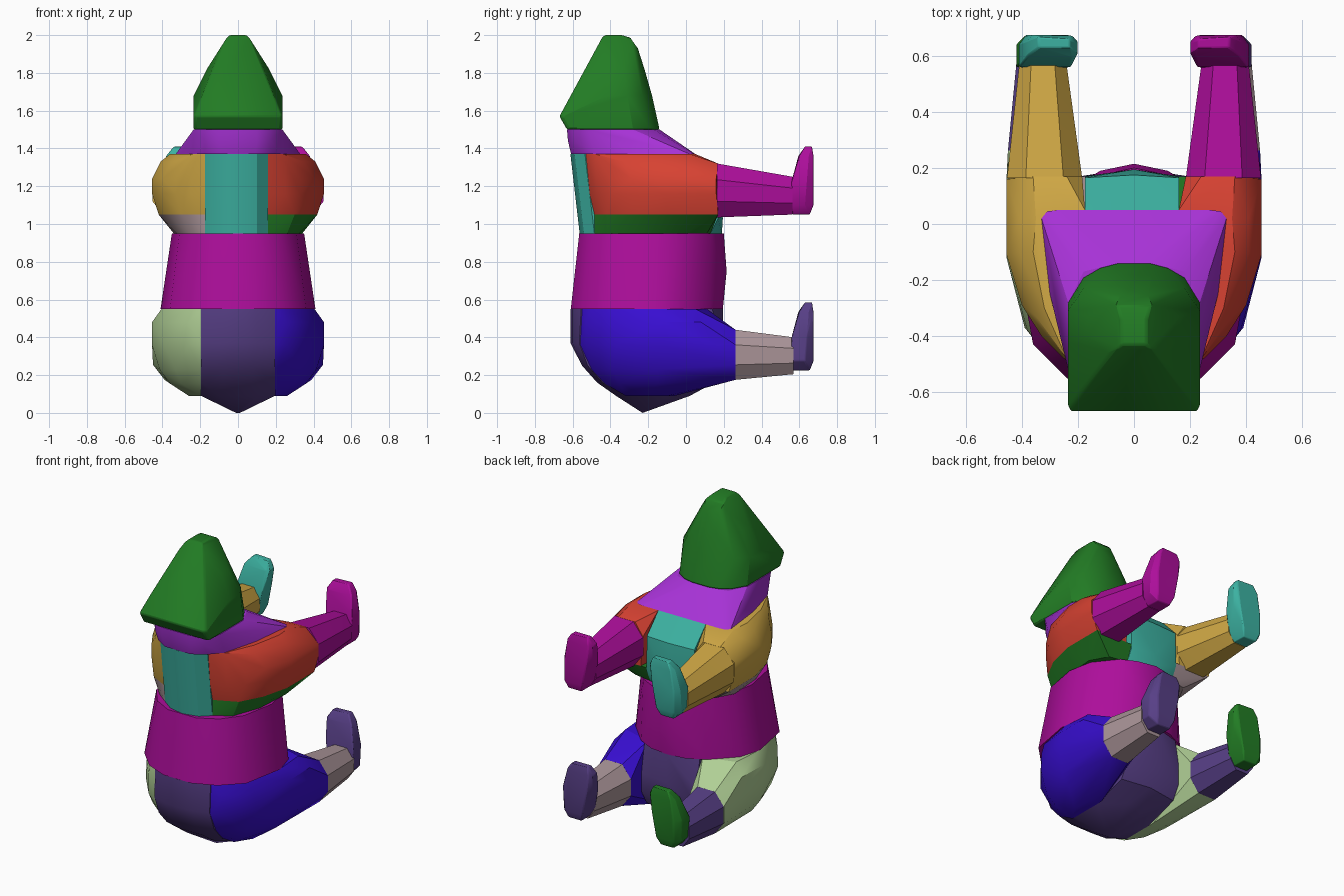
import bpy, bmesh, math

cube = bpy.data.objects.get("Cube")
if cube:
    bpy.data.objects.remove(cube, do_unlink=True)


def lin(c):
    c /= 255
    return c / 12.92 if c <= 0.04045 else ((c + 0.055) / 1.055) ** 2.4


def material(name, rgb):
    m = bpy.data.materials.new(name)
    m.use_nodes = True
    col = [lin(c) for c in rgb] + [1]
    m.diffuse_color = col
    m.node_tree.nodes["Principled BSDF"].inputs["Base Color"].default_value = col
    return m


GREEN = material("green", (34, 124, 36))
PURPLE = material("purple", (167, 50, 214))
TEAL = material("teal", (60, 177, 161))
RED = material("red", (215, 66, 50))
GOLD = material("gold", (208, 168, 69))
MAGENTA = material("magenta", (173, 14, 155))
INDIGO = material("indigo", (87, 63, 134))
PALE = material("pale green", (177, 208, 150))
BLUE = material("blue", (56, 14, 209))
MAUVE = material("mauve", (171, 149, 153))


def hull(name, pts, mat, bevel=0):
    """Convex part wrapped around a few section points."""
    bm = bmesh.new()
    for p in pts:
        bm.verts.new(p)
    bmesh.ops.remove_doubles(bm, verts=bm.verts[:], dist=0.0005)
    bmesh.ops.convex_hull(bm, input=bm.verts[:])
    loose = [v for v in bm.verts if not v.link_faces]
    bmesh.ops.delete(bm, geom=loose, context='VERTS')
    bmesh.ops.dissolve_limit(bm, angle_limit=math.radians(2),
                             verts=bm.verts[:], edges=bm.edges[:])
    bmesh.ops.recalc_face_normals(bm, faces=bm.faces[:])
    me = bpy.data.meshes.new(name)
    bm.to_mesh(me)
    bm.free()
    me.materials.append(mat)
    ob = bpy.data.objects.new(name, me)
    bpy.context.collection.objects.link(ob)
    bpy.ops.object.select_all(action='DESELECT')
    ob.select_set(True)
    bpy.context.view_layer.objects.active = ob
    bpy.ops.object.shade_smooth_by_angle(angle=math.radians(28))
    if bevel:
        b = ob.modifiers.new("soft_edges", 'BEVEL')
        b.width, b.segments = bevel, 2
        b.limit_method, b.angle_limit = 'ANGLE', math.radians(35)


def layers(sections):
    """Stack of horizontal outlines: {z: [(x, y), ...]}"""
    return [(x, y, z) for z, o in sections.items() for x, y in o]


def both(pts):
    return pts + [(-x, y, z) for x, y, z in pts]


def slices(sections):
    """Octagonal slices along y: (y, x0, x1, z0, z1)"""
    pts = []
    for y, x0, x1, z0, z1 in sections:
        cx, cz = (x0 + x1) / 2, (z0 + z1) / 2
        rx, rz = (x1 - x0) / 2, (z1 - z0) / 2
        for a, b in ((1, .4), (.5, 1)):
            pts += [(cx + s * a * rx, y, cz + t * b * rz)
                    for s in (-1, 1) for t in (-1, 1)]
    return pts


# Head: wedge with a low muzzle edge and a narrow crown
hull("head", both(layers({
    1.50: [(.225, -.63), (.235, -.61), (.235, -.28), (.18, -.19), (.12, -.155), (.06, -.14)],
    1.57: [(.225, -.67), (.235, -.65)],
    1.68: [(.19, -.605), (.235, -.42), (.235, -.31), (.18, -.23), (.06, -.18)],
    1.82: [(.13, -.522), (.165, -.40), (.165, -.33), (.06, -.22)],
    1.93: [(.095, -.46), (.095, -.30), (.05, -.255)],
    1.985: [(.06, -.445), (.06, -.29)],
    2.00: [(.045, -.43), (.045, -.34)]})), GREEN, .008)

# Neck: slopes from the head back to the shoulders
hull("neck", both(layers({
    1.37: [(.09, -.608), (.175, -.555), (.24, -.48), (.30, -.25), (.33, .02), (.31, .045), (.27, .05)],
    1.44: [(.10, -.625), (.17, -.59)],
    1.50: [(.10, -.63), (.17, -.595), (.235, -.52), (.235, -.28), (.18, -.17), (.06, -.14)]})), PURPLE)

# Chest: middle band between the arms
hull("chest", layers({
    1.37: [(-.175, -.535), (-.10, -.59), (0, -.612), (.10, -.59), (.16, -.535), (.16, .05), (-.175, .05)],
    1.25: [(-.175, .165), (0, .175), (.16, .165)],
    1.03: [(-.175, .17), (0, .195), (.16, .17)],
    0.95: [(-.175, -.485), (-.10, -.54), (0, -.563), (.10, -.54), (.16, -.485),
           (.16, .13), (0, .19), (-.175, .13)]}), TEAL)

# Belly: tapered barrel
hull("belly", both(layers({
    0.55: [(.10, -.61), (.24, -.55), (.36, -.43), (.41, -.16), (.37, -.02), (.23, .125), (.12, .18), (0, .195)],
    0.75: [(.12, .19), (0, .215)],
    0.95: [(.10, -.565), (.22, -.50), (.31, -.38), (.35, -.16), (.32, -.01), (.21, .13), (.12, .175), (0, .20)]})), MAGENTA)

# Pelvis: middle band that curves down to a point
hull("pelvis", both(layers({
    0.55: [(.195, -.555), (.10, -.60), (0, -.612), (.195, .14), (0, .195)],
    0.37: [(.195, -.565), (.10, -.60), (0, -.612), (.195, .17), (0, .20)],
    0.25: [(.195, -.52), (.08, -.55), (.195, .17), (0, .19)],
    0.16: [(.195, -.44), (.08, -.47), (.195, .12), (0, .15)],
    0.09: [(.195, -.30), (.10, -.37), (.195, -.10), (.06, .02)],
    0.00: [(.01, -.23)]})), INDIGO)

# Limbs, built once and mirrored with their own colours
SIDES = (("left", 1, .16, RED, GREEN, MAGENTA, MAGENTA, BLUE, MAUVE, INDIGO),
         ("right", -1, .175, GOLD, MAUVE, GOLD, TEAL, PALE, INDIGO, GREEN))

for side, s, xi, arm, pit, fore, hand, thigh, shin, foot in SIDES:
    def limb(name, pts, mat, bevel=0):
        hull(side + "_" + name, [(s * x, y, z) for x, y, z in pts], mat, bevel)

    wide = [(xi, -.51), (.25, -.475), (.33, -.40), (.40, -.29), (.455, -.11), (.455, .16)]
    low = [(xi, -.485), (.30, -.42), (.375, -.28), (.42, -.10), (.42, .17), (.20, .17)]
    limb("upper_arm", layers({
        1.37: [(xi, -.53), (.24, -.48), (.32, -.30), (.36, -.10), (.35, .02), (xi, .05)],
        1.33: [(.25, -.48), (.35, -.33), (.41, -.10), (.41, .02)],
        1.32: [(.24, .17), (.36, .17)],
        1.24: wide + [(.185, .17)],
        1.16: wide,
        1.05: low}), arm)

    limb("underarm", layers({
        1.05: low + [(xi, .17)],
        0.95: [(xi, -.485), (.26, -.42), (.325, -.24), (.34, .0), (.28, .11), (xi, .13)]}), pit)

    limb("forearm", slices([(.165, .185, .453, 1.035, 1.32),
                            (.565, .24, .41, 1.05, 1.25)]), fore)

    limb("thigh", layers({
        0.55: [(.195, -.55), (.27, -.50), (.36, -.38), (.405, -.14), (.39, .05), (.195, .11)],
        0.48: [(.26, -.53), (.38, -.38), (.455, -.12), (.45, .08)],
        0.36: [(.195, -.56), (.26, -.53), (.39, -.37), (.455, -.12), (.455, .16)],
        0.23: [(.195, -.50), (.33, -.39), (.415, -.15), (.42, .12)],
        0.155: [(.195, -.43), (.30, -.35), (.36, -.15), (.34, .16)],
        0.09: [(.195, -.32), (.26, -.22), (.25, -.10), (.195, -.06)]})
        + slices([(.262, .205, .45, .175, .44)]), thigh)

    limb("shin", slices([(.26, .205, .45, .175, .44),
                         (.57, .25, .42, .205, .40)]), shin)

    # Upright paws: wide low pad, leaning inward at the tip
    for name, z, mat, dx in (("hand", 1.05, hand, 0), ("foot", .225, foot, .01)):
        limb(name, layers({
            z: [(.28, .565), (.28, .655), (.37, .565), (.37, .655)],
            z + .05: [(.25, .555), (.26, .675), (.40 + dx, .555), (.385, .675), (.41 + dx, .63)],
            z + .18: [(.225, .56), (.215, .64), (.235, .675), (.41 + dx, .56), (.41 + dx, .64), (.385, .675)],
            z + .31: [(.22, .595), (.20, .61), (.20, .65), (.22, .672), (.38, .60), (.38, .65), (.365, .675)],
            z + .36: [(.23, .63), (.23, .66), (.34, .63), (.34, .667)]}), mat, .006)
